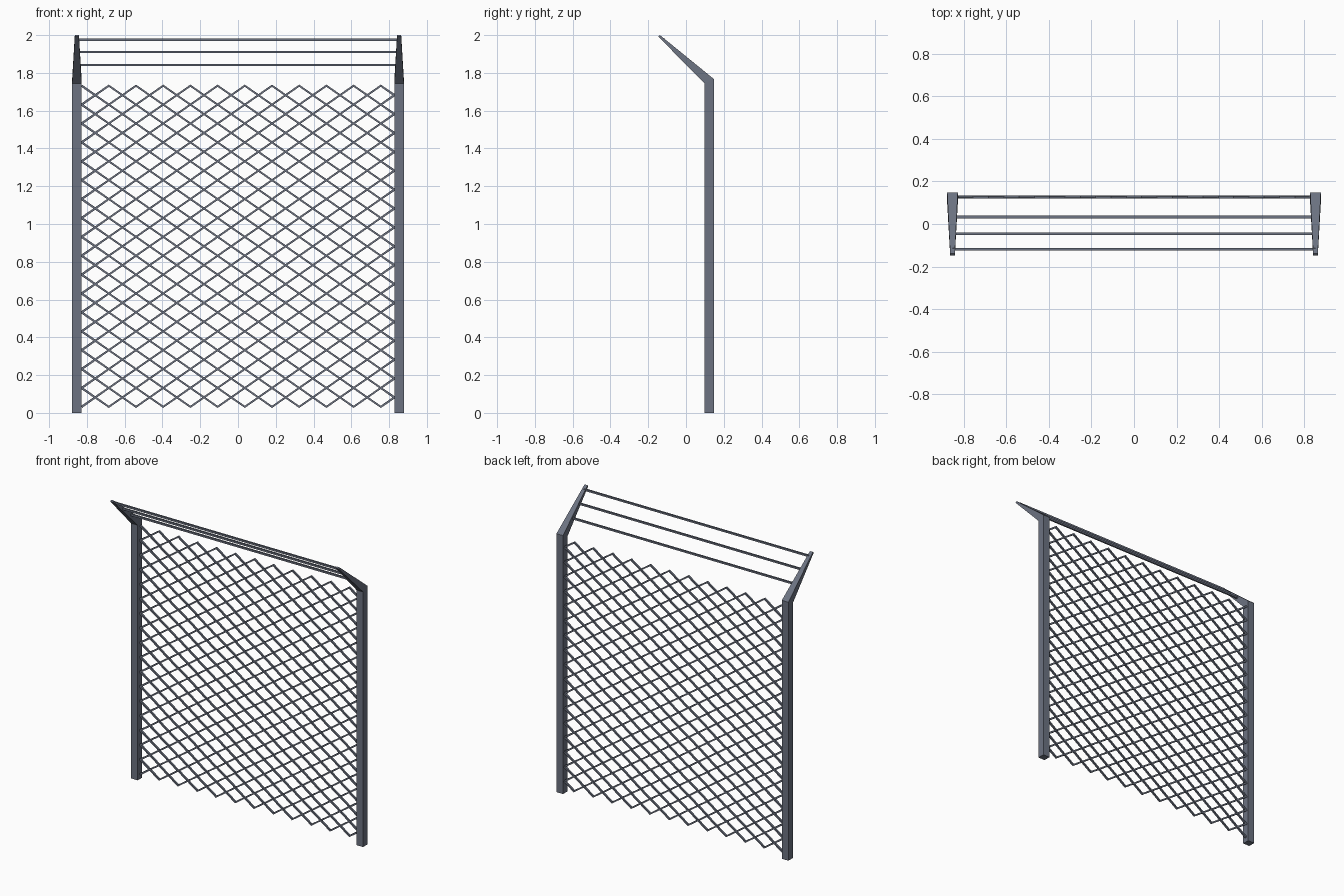
import bpy
import bmesh
import math

cube = bpy.data.objects.get("Cube")
if cube:
    bpy.data.objects.remove(cube)

steel = bpy.data.materials.new("slate_grey_steel")
steel.use_nodes = True
colour = (0.15, 0.17, 0.22, 1)
steel.diffuse_color = colour
steel.node_tree.nodes["Principled BSDF"].inputs["Base Color"].default_value = colour

POST_X, POST_HALF = 0.853, 0.025
WIRE = 0.012


def finish(name, data):
    obj = bpy.data.objects.new(name, data)
    bpy.context.collection.objects.link(obj)
    data.materials.append(steel)
    return obj


def post(name, x):
    """Square post with a tapering arm leaning forward, lofted through rings."""
    # each ring: half width, front (y, z), back (y, z)
    rings = [
        (POST_HALF, (0.098, 0), (0.147, 0)),
        (POST_HALF, (0.098, 1.745), (0.147, 1.768)),
        (0.011, (-0.147, 1.992), (-0.138, 2.0)),
    ]
    bm = bmesh.new()
    loops = []
    for w, front, back in rings:
        loops.append([bm.verts.new(p) for p in (
            (x - w, *front), (x + w, *front), (x + w, *back), (x - w, *back))])
    for low, high in zip(loops, loops[1:]):
        for i in range(4):
            j = (i + 1) % 4
            bm.faces.new((low[i], low[j], high[j], high[i]))
    bm.faces.new(reversed(loops[0]))
    bm.faces.new(loops[-1])
    bmesh.ops.recalc_face_normals(bm, faces=bm.faces)
    data = bpy.data.meshes.new(name)
    bm.to_mesh(data)
    bm.free()
    return finish(name, data)


def wires(name, paths):
    """Thin square bars that follow a list of polyline paths."""
    data = bpy.data.curves.new(name, "CURVE")
    data.dimensions = "3D"
    data.bevel_depth = WIRE / math.sqrt(2)
    data.bevel_resolution = 0
    data.use_fill_caps = True
    for path in paths:
        spline = data.splines.new("POLY")
        spline.use_smooth = False
        spline.points.add(len(path) - 1)
        for point, co in zip(spline.points, path):
            point.co = (*co, 1)
            point.tilt = math.pi / 4  # flat side to the front
    obj = finish(name, data)
    bpy.ops.object.select_all(action="DESELECT")
    obj.select_set(True)
    bpy.context.view_layer.objects.active = obj
    bpy.ops.object.convert(target="MESH")
    return obj


# Posts with leaning arms
post("left_post", POST_X)
post("right_post", -POST_X)

# Three straight wires between the arms
rails = [(0.033, 1.842), (-0.045, 1.911), (-0.118, 1.976)]
wires("top_wires", [[(-POST_X, y, z), (POST_X, y, z)] for y, z in rails])

# Rows of zigzag wires; the front and back layers mirror each other
# and cross halfway to form the small diamonds
ROWS, ROW_H, HALF_W = 17, 0.1, 0.144
START_X, BASE_Z = -0.828, 0.032


def zigzag_layer(name, y, phase):
    paths = []
    for row in range(ROWS):
        path = []
        for k in range(12):
            up = (k + phase) % 2
            path.append((START_X + k * HALF_W, y, BASE_Z + (row + up) * ROW_H))
        # last half segment ends inside the post
        x, _, z = path[-1]
        path.append((x + HALF_W / 2, y, z + (0.5 - up) * ROW_H))
        paths.append(path)
    wires(name, paths)


zigzag_layer("front_mesh_layer", 0.1255, 0)
zigzag_layer("back_mesh_layer", 0.1285, 1)
